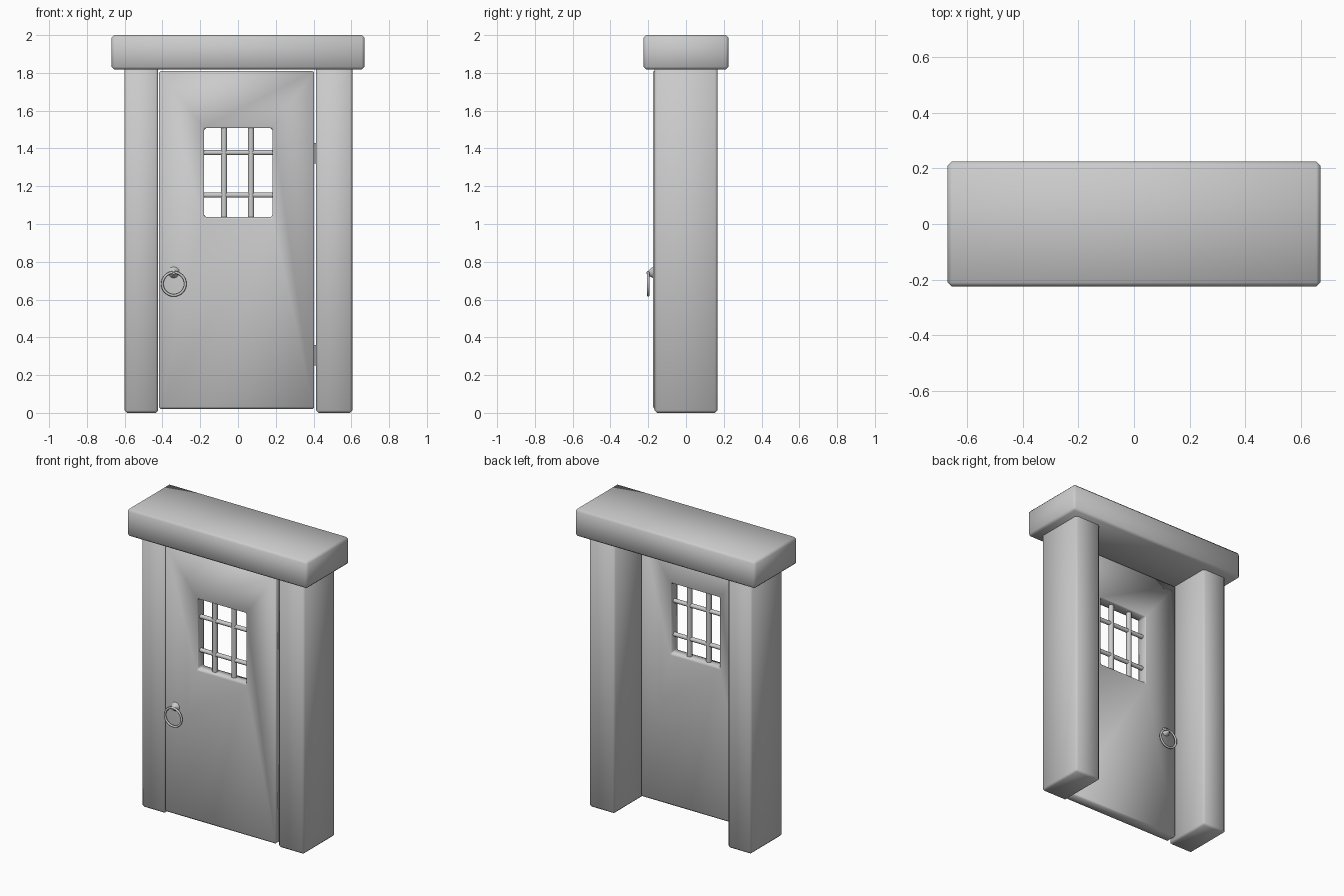
import bpy, bmesh, math
from mathutils import Vector

if "Cube" in bpy.data.objects:
    bpy.data.objects.remove(bpy.data.objects["Cube"])


def finish(name, bm, bevel=0.0):
    bmesh.ops.recalc_face_normals(bm, faces=bm.faces)
    me = bpy.data.meshes.new(name)
    bm.to_mesh(me)
    bm.free()
    for p in me.polygons:
        p.use_smooth = True
    ob = bpy.data.objects.new(name, me)
    bpy.context.collection.objects.link(ob)
    if bevel:
        m = ob.modifiers.new("Bevel", 'BEVEL')
        m.width = bevel
        m.segments = 1
        m.limit_method = 'ANGLE'
    return ob


def box(name, x0, x1, y0, y1, z0, z1, bevel):
    bm = bmesh.new()
    bmesh.ops.create_cube(bm, size=1)
    for v in bm.verts:
        v.co = ((x0 + x1) / 2 + v.co.x * (x1 - x0),
                (y0 + y1) / 2 + v.co.y * (y1 - y0),
                (z0 + z1) / 2 + v.co.z * (z1 - z0))
    return finish(name, bm, bevel)


def rod(name, a, b, r1, r2=None, sides=12):
    a, b = Vector(a), Vector(b)
    bm = bmesh.new()
    bmesh.ops.create_cone(bm, cap_ends=True, segments=sides, radius1=r1,
                          radius2=r1 if r2 is None else r2, depth=(b - a).length)
    ob = finish(name, bm)
    ob.location = (a + b) / 2
    ob.rotation_euler = (b - a).to_track_quat('Z', 'Y').to_euler()
    bpy.ops.object.select_all(action='DESELECT')
    ob.select_set(True)
    bpy.context.view_layer.objects.active = ob
    bpy.ops.object.shade_smooth_by_angle(angle=math.radians(50))
    return ob


def ring(name, centre, major, minor, n=32, m=8):
    # Upright ring facing along y
    bm = bmesh.new()
    loops = []
    for i in range(n):
        a = 2 * math.pi * i / n
        loops.append([])
        for j in range(m):
            b = 2 * math.pi * j / m
            r = major + minor * math.cos(b)
            loops[-1].append(bm.verts.new((r * math.cos(a), minor * math.sin(b),
                                           r * math.sin(a))))
    for i in range(n):
        for j in range(m):
            k, l = (i + 1) % n, (j + 1) % m
            bm.faces.new((loops[i][j], loops[k][j], loops[k][l], loops[i][l]))
    finish(name, bm).location = centre


# Stone frame
box("left_post", -0.60, -0.423, -0.167, 0.167, 0.0, 1.83, 0.013)
box("right_post", 0.413, 0.605, -0.167, 0.167, 0.0, 1.83, 0.013)
box("lintel", -0.67, 0.67, -0.225, 0.225, 1.817, 2.0, 0.015)

# Door panel: rectangular ring around the window
Y0, Y1 = -0.175, -0.10
outer = [(-0.418, 0.02), (0.403, 0.02), (0.403, 1.81), (-0.418, 1.81)]
inner = [(-0.179, 1.038), (0.182, 1.038), (0.182, 1.507), (-0.179, 1.507)]
bm = bmesh.new()
loops = [[bm.verts.new((x, y, z)) for x, z in ring_pts]
         for ring_pts, y in ((outer, Y0), (inner, Y0), (inner, Y1), (outer, Y1))]
for k in range(4):
    a, b = loops[k], loops[(k + 1) % 4]
    for i in range(4):
        j = (i + 1) % 4
        bm.faces.new((a[i], a[j], b[j], b[i]))
finish("door", bm, 0.009)

# Window bars
YM = (Y0 + Y1) / 2
for i, x in enumerate((-0.074, 0.069)):
    rod(f"vertical_bar_{i}", (x, YM, 1.03), (x, YM, 1.515), 0.017)
for i, z in enumerate((1.153, 1.378)):
    rod(f"horizontal_bar_{i}", (-0.19, YM, z), (0.19, YM, z), 0.014)

# Hinges in the gap beside the right post
for i, z in enumerate((0.305, 1.375)):
    rod(f"hinge_{i}", (0.408, YM, z - 0.055), (0.408, YM, z + 0.055), 0.014)

# Ring handle and mount on both faces of the door
for side, y, s in (("front", Y0, -1), ("back", Y1, 1)):
    ring(f"{side}_handle_ring", (-0.34, y + s * 0.025, 0.683), 0.061, 0.007)
    rod(f"{side}_handle_mount", (-0.34, y - s * 0.003, 0.742),
        (-0.34, y + s * 0.033, 0.738), 0.032, 0.006)
